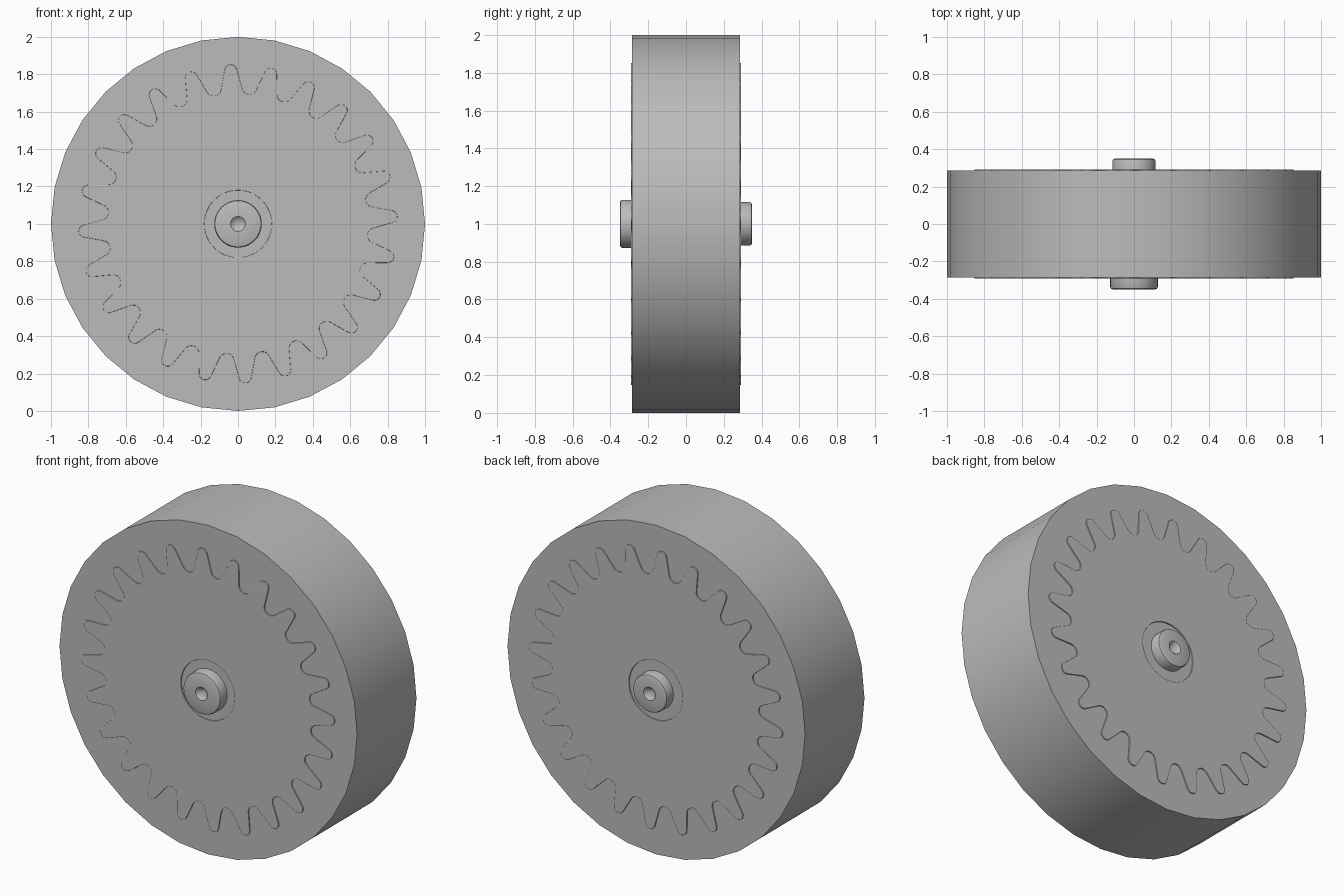
import bpy
import bmesh
from math import sin, cos, pi, radians
from mathutils import Matrix, Vector

cube = bpy.data.objects.get("Cube")
if cube:
    bpy.data.objects.remove(cube)

grey = bpy.data.materials.new("plain_grey")
grey.use_nodes = True
COLOUR = (0.5, 0.5, 0.5, 1)
grey.diffuse_color = COLOUR
grey.node_tree.nodes["Principled BSDF"].inputs["Base Color"].default_value = COLOUR

CENTRE = Vector((0, 0, 1))


def finish(ob):
    """Link, colour and smooth an object."""
    bpy.context.collection.objects.link(ob)
    ob.data.materials.clear()
    ob.data.materials.append(grey)
    bpy.ops.object.select_all(action="DESELECT")
    ob.select_set(True)
    bpy.context.view_layer.objects.active = ob
    bpy.ops.object.shade_smooth_by_angle(angle=radians(30))
    return ob


def lathe(name, profile, steps):
    """Turn a (radius, y) profile around the axle."""
    bm = bmesh.new()
    verts = [bm.verts.new((0, y, r)) for r, y in profile]
    edges = [bm.edges.new(pair) for pair in zip(verts, verts[1:])]
    bmesh.ops.spin(bm, geom=verts + edges, cent=(0, 0, 0), axis=(0, 1, 0),
                   angle=2 * pi, steps=steps, use_duplicate=False)
    bmesh.ops.remove_doubles(bm, verts=bm.verts, dist=0.0001)
    bmesh.ops.recalc_face_normals(bm, faces=bm.faces)
    mesh = bpy.data.meshes.new(name)
    bm.to_mesh(mesh)
    bm.free()
    ob = bpy.data.objects.new(name, mesh)
    ob.location = CENTRE
    return finish(ob)


# Broad drum
WIDTH = 0.285
lathe("drum", [(0, -WIDTH), (1, -WIDTH), (1, WIDTH), (0, WIDTH)], 32)

# Hub caps with a rounded rim and a conical centre hole
for name, side, radius in (("front_hub", -1, 0.127), ("back_hub", 1, 0.115)):
    shape = [(0, 0.31), (0.04, 0.35), (radius - 0.014, 0.35),
             (radius - 0.004, 0.346), (radius, 0.336), (radius, 0.27), (0, 0.27)]
    lathe(name, [(r, side * y) for r, y in shape], 48)


# Toothed gear, standing slightly proud of both drum faces
def gear_outline(teeth=24, phase=radians(-2.7), arc_steps=8):
    points = []
    for i in range(2 * teeth):
        tip = i % 2 == 0
        middle, round_r = (0.82, 0.033) if tip else (0.735, 0.04)
        turn = phase + i * pi / teeth
        out = Vector((sin(turn), cos(turn)))
        along = Vector((cos(turn), -sin(turn)))
        for k in range(arc_steps + 1):
            a = radians(75) * (2 * k / arc_steps - 1)
            rise = cos(a) if tip else -cos(a)
            points.append(out * (middle + round_r * rise) + along * round_r * sin(a))
    return points


def add_loop(curve, points):
    spline = curve.splines.new("POLY")
    spline.points.add(len(points) - 1)
    for p, co in zip(spline.points, points):
        p.co = (co[0], co[1], 0, 1)
    spline.use_cyclic_u = True


BEVEL = 0.003
curve = bpy.data.curves.new("gear_outline", "CURVE")
curve.dimensions = "2D"
curve.fill_mode = "BOTH"
curve.extrude = 0.292 - BEVEL
curve.bevel_depth = BEVEL
curve.bevel_resolution = 1
curve.offset = -BEVEL
add_loop(curve, gear_outline())
# Round clearance around the hub
add_loop(curve, [(0.18 * cos(t * pi / 24), 0.18 * sin(t * pi / 24)) for t in range(48)])

helper = bpy.data.objects.new("gear_helper", curve)
bpy.context.collection.objects.link(helper)
graph = bpy.context.evaluated_depsgraph_get()
mesh = bpy.data.meshes.new_from_object(helper.evaluated_get(graph))
bpy.data.objects.remove(helper)
mesh.transform(Matrix.Translation(CENTRE) @ Matrix.Rotation(pi / 2, 4, "X"))
finish(bpy.data.objects.new("gear", mesh))
